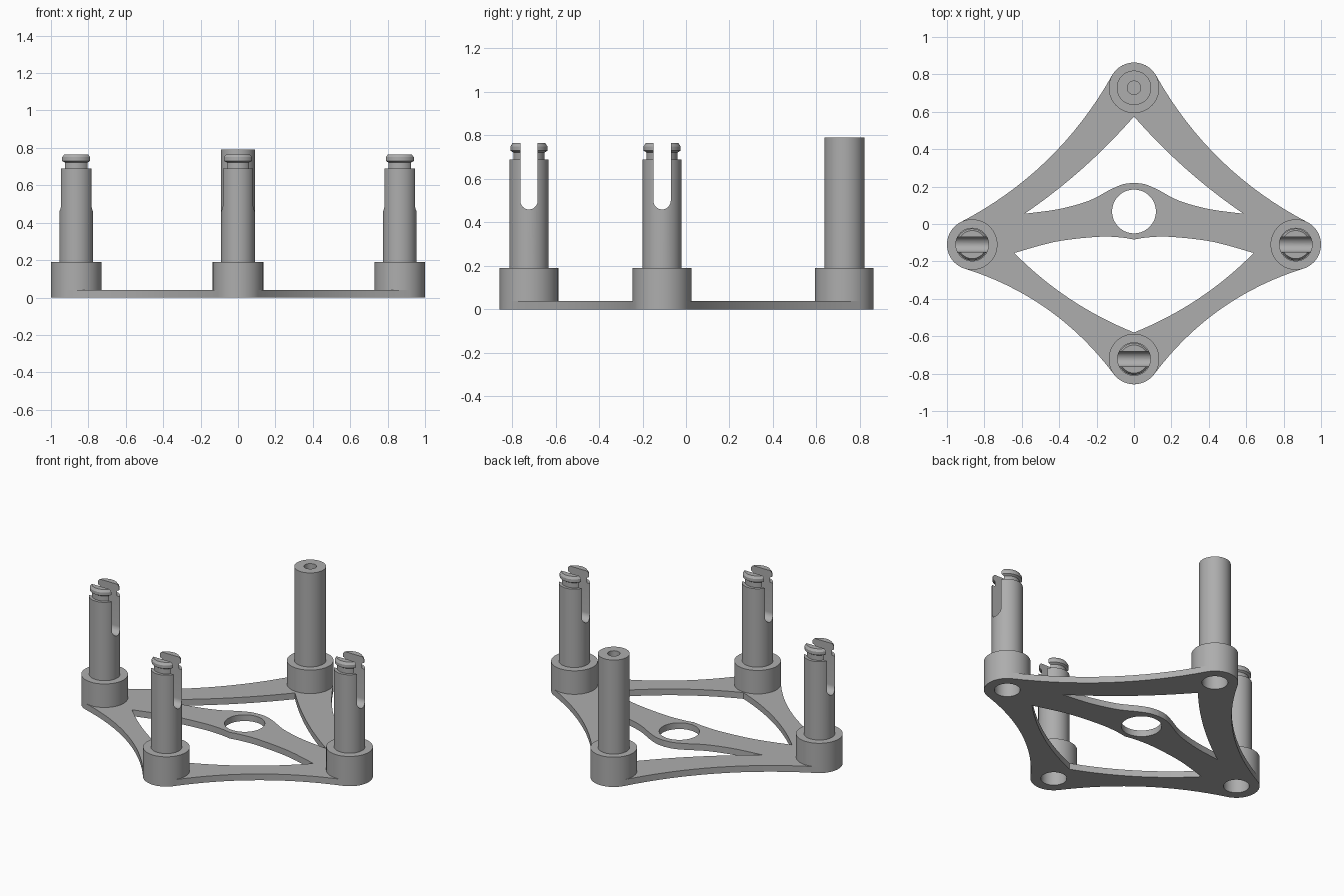
import bpy, bmesh, math
from mathutils import Vector, geometry

cube = bpy.data.objects.get("Cube")
if cube:
    bpy.data.objects.remove(cube)

grey = bpy.data.materials.new("grey_plastic")
grey.use_nodes = True
COLOUR = (0.42, 0.42, 0.42, 1)
grey.diffuse_color = COLOUR
grey.node_tree.nodes["Principled BSDF"].inputs["Base Color"].default_value = COLOUR

PLATE, BASE_R, BASE_TOP, BORE_R, BORE_TOP = 0.04, 0.135, 0.19, 0.075, 0.12
FRONT, BACK, SIDE = Vector((0, -0.722)), Vector((0, 0.728)), Vector((0.865, -0.11))
SIDE_R = Vector((-SIDE.x, SIDE.y))


def arc(centre, r, a0, a1, n=16):
    angles = [math.radians(a0 + (a1 - a0) * i / n) for i in range(n + 1)]
    return [centre + Vector((math.cos(a), math.sin(a))) * r for a in angles]


def bow(p, q, amount, n=16):
    """Gentle curve from p to q, pushed to the right of travel by amount."""
    d = (q - p).normalized()
    c = (p + q) / 2 + Vector((d.y, -d.x)) * amount * 2
    return [p * (1 - t) ** 2 + c * 2 * t * (1 - t) + q * t * t
            for t in (i / n for i in range(n + 1))]


def smooth_path(points, n=8):
    """Smooth curve through the points."""
    pts = [points[0]] + points + [points[-1]]
    out = []
    for a, b, c, d in zip(pts, pts[1:], pts[2:], pts[3:]):
        out += geometry.interpolate_bezier(b, b + (c - a) / 6, c - (d - b) / 6, c, n)[:-1]
    return out + [points[-1]]


def mirrored(half):
    """Close an outline whose +x half runs from the centre line back to it."""
    return half + [Vector((-p.x, p.y)) for p in reversed(half[1:-1])]


def finish(obj, name):
    obj.name = name
    obj.data.materials.clear()
    obj.data.materials.append(grey)
    bpy.ops.object.select_all(action='DESELECT')
    obj.select_set(True)
    bpy.context.view_layer.objects.active = obj
    bpy.ops.object.convert(target='MESH')
    bpy.ops.object.shade_smooth_by_angle(angle=math.radians(30))
    return obj


def mesh_object(name, bm):
    bmesh.ops.recalc_face_normals(bm, faces=bm.faces)
    mesh = bpy.data.meshes.new(name)
    bm.to_mesh(mesh)
    bm.free()
    obj = bpy.data.objects.new(name, mesh)
    bpy.context.collection.objects.link(obj)
    return obj


def lathe(name, profile, steps=64):
    bm = bmesh.new()
    verts = [bm.verts.new((r, 0, z)) for r, z in profile]
    edges = [bm.edges.new(pair) for pair in zip(verts, verts[1:])]
    bmesh.ops.spin(bm, geom=verts + edges, cent=(0, 0, 0), axis=(0, 0, 1),
                   angle=math.tau, steps=steps)
    bmesh.ops.remove_doubles(bm, verts=bm.verts, dist=0.0001)
    return mesh_object(name, bm)


# Base plate: rounded diamond with two openings, a centre hole and four bores
right_front, right_back = arc(SIDE, BASE_R, -68, 60), arc(BACK, BASE_R, 30, 90)
front = arc(FRONT, BASE_R, -90, -36)
outline = mirrored(front + bow(front[-1], right_front[0], -0.08)[1:-1] + right_front
                   + bow(right_front[-1], right_back[0], -0.085)[1:-1] + right_back)

upper_edge = smooth_path([Vector(p) for p in (
    (0, 0.22), (0.06, 0.212), (0.13, 0.182), (0.24, 0.125), (0.4, 0.08), (0.585, 0.055))])
upper = mirrored(upper_edge + bow(upper_edge[-1], Vector((0, 0.575)), -0.025)[1:])

lower_edge = smooth_path([Vector(p) for p in (
    (0, -0.083), (0.08, -0.071), (0.2, -0.069), (0.42, -0.095), (0.64, -0.155))])
lower = mirrored(lower_edge + bow(lower_edge[-1], Vector((0, -0.58)), -0.04)[1:])

holes = [arc(Vector((0, 0.067)), 0.117, 0, 360, 64)[:-1]]
holes += [arc(c, BORE_R, 0, 360, 64)[:-1] for c in (FRONT, BACK, SIDE, SIDE_R)]

curve = bpy.data.curves.new("base_plate", 'CURVE')
curve.dimensions, curve.fill_mode, curve.extrude = '2D', 'BOTH', PLATE / 2
for loop in [outline, upper, lower] + holes:
    spline = curve.splines.new('POLY')
    spline.points.add(len(loop) - 1)
    for point, p in zip(spline.points, loop):
        point.co = (p.x, p.y, 0, 1)
    spline.use_cyclic_u = True
plate = bpy.data.objects.new("base_plate", curve)
plate.location.z = PLATE / 2
bpy.context.collection.objects.link(plate)
finish(plate, "base_plate")

# Shared foot with a blind bore from below
foot = [(0, BORE_TOP), (BORE_R, BORE_TOP), (BORE_R, PLATE), (BASE_R, PLATE), (BASE_R, BASE_TOP)]

# Plain back post with a small screw hole in its top
back_post = lathe("back_post", foot + [
    (0.092, BASE_TOP), (0.092, 0.79), (0.036, 0.79), (0.036, 0.5), (0, 0.5)])
back_post.location = (*BACK, 0)
finish(back_post, "back_post")

# Slot cutter: round-bottomed channel running along x
bm = bmesh.new()
SLOT = 0.04
section = arc(Vector((0, 0.46 + SLOT)), SLOT, 180, 360) + [Vector((SLOT, 1)), Vector((-SLOT, 1))]
face = bm.faces.new([bm.verts.new((-0.2, p.x, p.y)) for p in section])
new = bmesh.ops.extrude_face_region(bm, geom=[face])["geom"]
bmesh.ops.translate(bm, vec=(0.4, 0, 0),
                    verts=[v for v in new if isinstance(v, bmesh.types.BMVert)])
cutter = mesh_object("slot_cutter", bm)
cutter.hide_render = True

# Three split snap posts with a necked, chamfered lip
snap = foot + [(0.09, BASE_TOP), (0.09, 0.69), (0.072, 0.69), (0.072, 0.722), (0.085, 0.73),
               (0.085, 0.75), (0.075, 0.765), (0, 0.765)]
for name, spot in (("front_post", FRONT), ("left_post", SIDE), ("right_post", SIDE_R)):
    post = lathe(name, snap)
    post.location = cutter.location = (*spot, 0)
    cut = post.modifiers.new("slot", 'BOOLEAN')
    cut.operation, cut.solver, cut.object = 'DIFFERENCE', 'EXACT', cutter
    bpy.context.view_layer.update()
    finish(post, name)
bpy.data.objects.remove(cutter)
